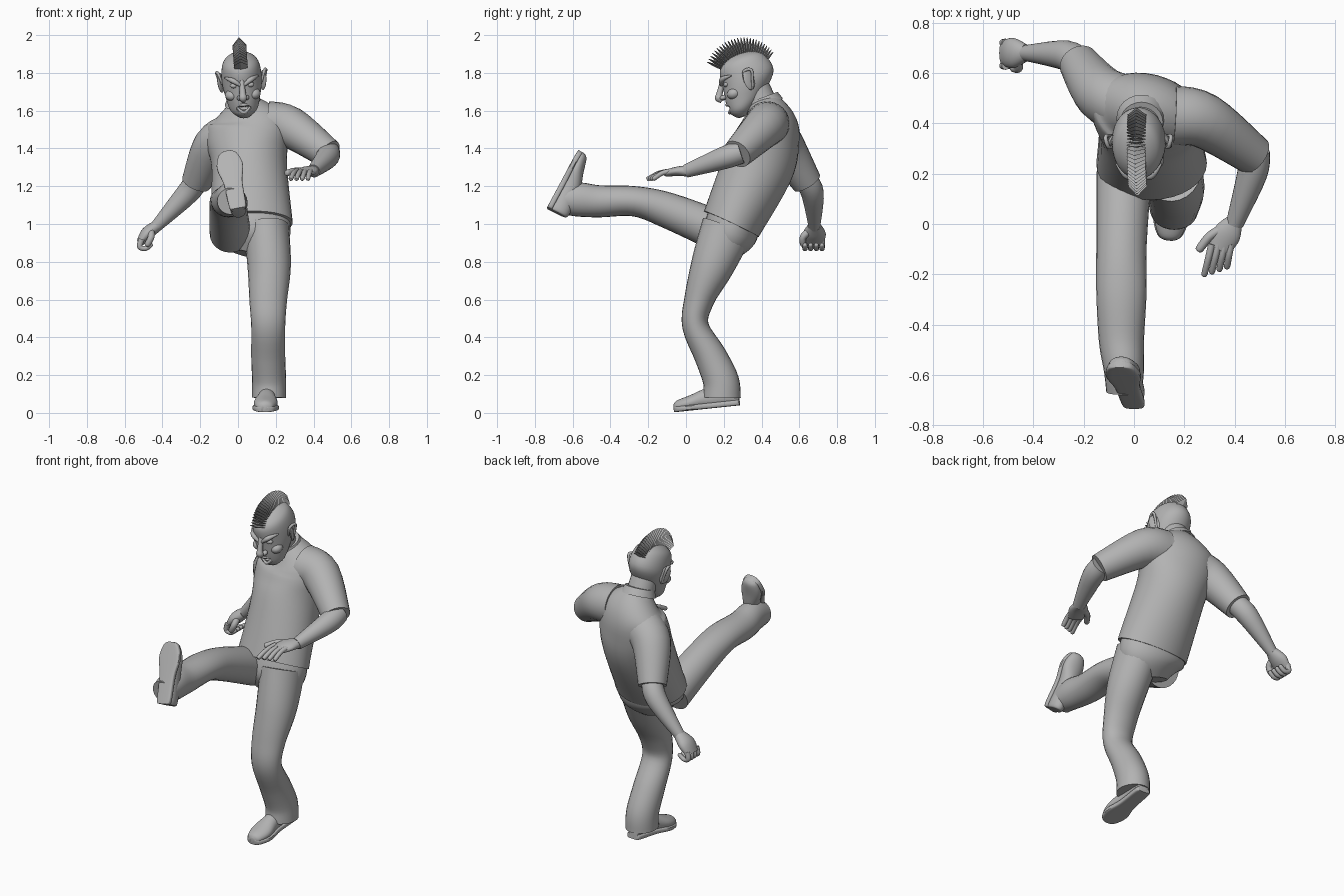
import bpy, bmesh, math
from mathutils import Vector, Matrix

cube = bpy.data.objects.get("Cube")
if cube:
    bpy.data.objects.remove(cube)

tone = (.45, .45, .45, 1)
grey = bpy.data.materials.new("plain grey")
grey.use_nodes = True
grey.diffuse_color = tone
grey.node_tree.nodes["Principled BSDF"].inputs["Base Color"].default_value = tone

ACROSS, BACKWARD, UP = Vector((1, 0, 0)), Vector((0, 1, 0)), Vector((0, 0, 1))


def smooth_path(rings, steps):
    """Catmull-Rom curve through rings of (x, y, z, half width, half depth)."""
    padded = [rings[0], *rings, rings[-1]]
    path = []
    for before, start, end, after in zip(padded, padded[1:], padded[2:], padded[3:]):
        for step in range(steps):
            t = step / steps
            path.append([b + t / 2 * ((c - a) + t * (2 * a - 5 * b + 4 * c - d)
                                      + t * t * (3 * b - a - 3 * c + d))
                         for a, b, c, d in zip(before, start, end, after)])
    return path + [rings[-1]]


def loft(bm, rings, ref=ACROSS, ref_end=None, axis=None, segs=24, steps=5, square=1):
    """Skin elliptical rings along a path; ref is the direction of the width."""
    path = smooth_path([r if len(r) == 5 else (*r, r[-1]) for r in rings], steps)
    centres = [Vector(ring[:3]) for ring in path]
    last = len(path) - 1
    loops = []
    for i, (centre, ring) in enumerate(zip(centres, path)):
        tangent = axis or (centres[min(i + 1, last)] - centres[max(i - 1, 0)]).normalized()
        side = ref.lerp(ref_end or ref, i / last)
        side = (side - tangent * side.dot(tangent)).normalized()
        front = tangent.cross(side)
        loop = []
        for k in range(segs):
            angle = math.tau * k / segs
            across, along = (math.copysign(abs(value) ** square, value)
                             for value in (math.cos(angle), math.sin(angle)))
            loop.append(bm.verts.new(centre + side * across * ring[3] + front * along * ring[4]))
        loops.append(loop)
    for lower, upper in zip(loops, loops[1:]):
        for k in range(segs):
            bm.faces.new((lower[k - 1], lower[k], upper[k], upper[k - 1]))
    bm.faces.new(reversed(loops[0]))
    bm.faces.new(loops[-1])


def ball(bm, centre, size, rotation=Matrix()):
    matrix = Matrix.Translation(centre) @ rotation.to_4x4() @ Matrix.Diagonal(size).to_4x4()
    bmesh.ops.create_uvsphere(bm, u_segments=20, v_segments=12, radius=1, matrix=matrix)


def finger(bm, points, radius, ref=ACROSS):
    """Tapering digit through the given points, closed by a small round tip."""
    rings = [(*point, radius * (1 - .1 * i)) for i, point in enumerate(points)]
    tip = Vector(points[-1]) + (Vector(points[-1]) - Vector(points[-2])).normalized() * radius / 2
    loft(bm, rings + [(*tip, radius / 4)], ref=ref, segs=10)


def shade(ob, degrees):
    bpy.ops.object.select_all(action='DESELECT')
    ob.select_set(True)
    bpy.context.view_layer.objects.active = ob
    bpy.ops.object.shade_smooth_by_angle(angle=math.radians(degrees))


def finish(name, bm, matrix=Matrix(), degrees=40):
    mesh = bpy.data.meshes.new(name)
    bm.to_mesh(mesh)
    bm.free()
    mesh.materials.append(grey)
    ob = bpy.data.objects.new(name, mesh)
    ob.matrix_world = matrix
    bpy.context.collection.objects.link(ob)
    shade(ob, degrees)
    return ob


def tube(name, rings, **options):
    bm = bmesh.new()
    loft(bm, rings, **options)
    return finish(name, bm)


def turn(degrees, axis):
    return Matrix.Rotation(math.radians(degrees), 4, axis)


# Shirt: leaning torso with twisted shoulders, and two short sleeves
tube("shirt_body", [(.07, .24, 1, .22, .16), (.06, .38, 1.3, .2, .19), (.05, .43, 1.45, .22, .17),
                    (.05, .44, 1.55, .2, .14), (.03, .42, 1.65, .08, .08)],
     ref_end=Vector((1, -.4, .3)), segs=32)
tube("right_sleeve", [(-.03, .47, 1.47, .12), (-.13, .52, 1.41, .11), (-.22, .64, 1.22, .08)])
tube("left_sleeve", [(.16, .43, 1.53, .12), (.28, .41, 1.51, .11), (.48, .27, 1.37, .08)], ref=UP)

# Bare forearms
tube("right_forearm", [(-.21, .63, 1.24, .06), (-.27, .67, 1.16, .06), (-.44, .68, .98, .03)])
tube("left_forearm", [(.48, .29, 1.38, .06), (.47, .2, 1.35, .06), (.4, 0, 1.28, .035)], ref=UP)

# Left hand: open, fingers fanned out and drooping
bm = bmesh.new()
loft(bm, [(.4, .01, 1.28, .035, .03), (.37, -.04, 1.28, .055, .025), (.34, -.1, 1.27, .045, .02)])
for i in range(4):
    knuckle = Vector((.31 + .025 * i, -.08, 1.28))
    tip = Vector((.28 + .03 * i, -.2 + .01 * i, 1.24))
    finger(bm, [knuckle, knuckle.lerp(tip, .5) + UP * .01, tip], .015)
finger(bm, [(.35, -.02, 1.28), (.3, -.05, 1.28), (.26, -.1, 1.27)], .02)
finish("left_hand", bm)

# Right hand: curled into a loose fist
bm = bmesh.new()
loft(bm, [(-.43, .68, .99, .035, .03), (-.48, .68, .95, .06, .035), (-.52, .68, .9, .05, .02)],
     ref=BACKWARD)
for i in range(4):
    y = .63 + .03 * i
    finger(bm, [(-.51, y, .92), (-.52, y, .88), (-.49, y, .87), (-.46, y, .89)], .017, BACKWARD)
finger(bm, [(-.46, .65, .96), (-.46, .62, .93), (-.48, .62, .89)], .02, BACKWARD)
finish("right_hand", bm)

# Trousers: hips, standing leg and kicking leg
tube("trouser_hips", [(.07, .26, 1.05, .2, .14), (.07, .23, .93, .2, .14), (.05, .21, .84, .1, .07)],
     segs=32)
tube("left_trouser_leg", [(.15, .22, .98, .12, .14), (.165, .14, .78, .115, .115),
                          (.16, .07, .6, .1, .08), (.16, .05, .46, .09, .07),
                          (.16, .13, .3, .09, .085), (.165, .185, .17, .09, .095),
                          (.165, .19, .08, .09, .1)])
tube("right_trouser_leg", [(-.04, .2, .95, .11, .11), (-.05, -.09, 1.07, .1, .095),
                           (-.05, -.27, 1.12, .1, .08), (-.05, -.46, 1.12, .09, .085),
                           (-.04, -.58, 1.13, .08, .09), (-.04, -.67, 1.12, .07, .07)])


# Shoes: rounded upper on a flat sole, from one row of (length, half width, half height)
def shoe(name, matrix):
    outline = [(0, .03, .05), (.02, .045, .06), (.16, .05, .055), (.26, .07, .04),
               (.33, .05, .03), (.35, .02, .02)]
    bm = bmesh.new()
    loft(bm, [(0, -y, tall, wide * .9, tall) for y, wide, tall in outline], axis=-BACKWARD)
    loft(bm, [(0, -y, .015, wide, .015) for y, wide, tall in outline], axis=-BACKWARD, square=.4)
    finish(name, bm, matrix)


shoe("left_shoe", Matrix.Translation((.165, .285, .04)) @ turn(-4, 'Z') @ turn(6, 'X'))
shoe("right_shoe", Matrix.Translation((0, -.735, 1.085)) @ turn(-11, 'Y') @ turn(-118, 'X'))

# Neck and collar
tube("neck", [(.03, .42, 1.6, .08), (.02, .36, 1.74, .075)])
tube("collar", [(.03, .42, 1.63, .1), (.03, .405, 1.67, .085)])

# Open grin, cut into the head below
frame = Matrix.Translation((.02, .33, 1.765)) @ turn(-4, 'Y') @ turn(20, 'X')
bm = bmesh.new()
ball(bm, (0, -.16, -.11), (.045, .035, .02))
cutter = finish("mouth_cutter", bm, frame)
cutter.hide_render = True

# Head, nodding forward; the features share its frame
bm = bmesh.new()
loft(bm, [(0, -.09, -.175, .03, .03), (0, -.08, -.14, .07, .07), (0, -.045, -.085, .09, .11),
          (0, 0, 0, .107, .142), (0, 0, .09, .096, .128), (0, 0, .13, .06, .08),
          (0, 0, .145, .01, .02)], axis=UP, segs=40)
head = finish("head", bm, frame)
cut = head.modifiers.new("mouth", 'BOOLEAN')
cut.object = cutter
bpy.ops.object.modifier_apply(modifier=cut.name)
bpy.data.objects.remove(cutter)
shade(head, 40)

# Lips and two rows of teeth follow the curve of the mouth
lips, teeth = bmesh.new(), bmesh.new()
for side in (-1, 1):
    middle = -.11 + side * .022
    loft(lips, [(-.05, -.12, -.09, .004), (0, -.153, middle, .009), (.05, -.12, -.09, .004)],
         ref=UP, segs=10)
    for i in range(-3, 4):
        x = i * .01
        loft(teeth, [(x, 5 * x * x - .143, middle, .006),
                     (x, 5 * x * x - .143, middle - side * .014, .003)], segs=8, steps=1)
finish("lips", lips, frame)
finish("teeth", teeth, frame)

# Hooked nose, cheeks, brows and eyes
face, eyes = bmesh.new(), bmesh.new()
loft(face, [(0, -.13, .04, .012), (0, -.17, -.02, .017), (0, -.18, -.04, .021),
            (0, -.17, -.06, .012)], segs=16)
for side in (-1, 1):
    ball(face, (side * .018, -.158, -.046), (.015, .018, .013))
    ball(face, (side * .058, -.098, -.048), (.036, .038, .03))
    loft(face, [(side * .01, -.145, .02, .008), (side * .05, -.13, .045, .014),
                (side * .09, -.08, .045, .004)], ref=UP, segs=12)
    ball(eyes, (side * .042, -.12, .012), (.022, .016, .014))
finish("nose_cheeks_brows", face, frame)
finish("eyes", eyes, frame)

# Ears: a thin shell with a raised rim
for side, name in ((1, "left_ear"), (-1, "right_ear")):
    bm = bmesh.new()
    ball(bm, (side * .112, 0, -.01), (.01, .032, .055), turn(side * 28, 'Z') @ turn(side * 8, 'Y'))
    loft(bm, [(side * .105, -.025, -.01, .005), (side * .12, -.01, .04, .008),
              (side * .13, .03, .03, .008), (side * .105, 0, -.06, .006)], segs=10)
    finish(name, bm, frame)

# Mohawk: a fan of flat pointed fins over the crown, shorter towards the back
bm = bmesh.new()
count = 26
for i in range(count):
    along = i / (count - 1)
    out = turn(137 - 109 * along, 'X') @ BACKWARD
    reach = .236 - .04 * along ** 2
    loft(bm, [(*out * .12, .034, .009), (*out * (reach - .04), .037, .008), (*out * reach, .002)],
         segs=4, steps=1)
finish("mohawk", bm, frame, degrees=20)
